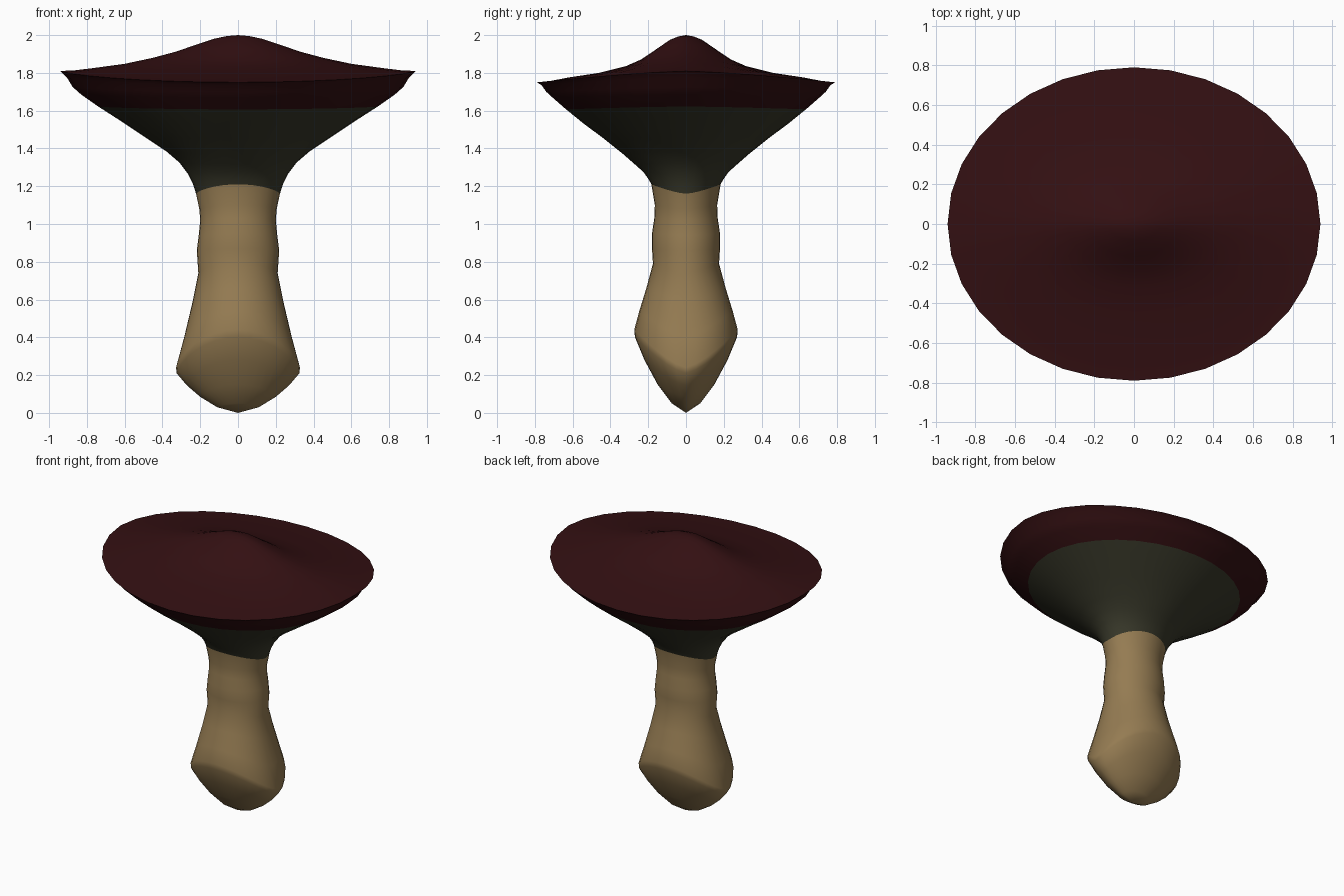
import bpy, bmesh, math

if "Cube" in bpy.data.objects:
    bpy.data.objects.remove(bpy.data.objects["Cube"])

SIDES = 32


def material(name, rgb):
    m = bpy.data.materials.new(name)
    m.diffuse_color = (*rgb, 1)
    m.use_nodes = True
    m.node_tree.nodes["Principled BSDF"].inputs["Base Color"].default_value = m.diffuse_color
    return m


def ring(bm, rx, ry, zx, zy):
    """Oval ring whose height runs from zx (left/right ends) to zy (front/back)."""
    if rx == 0:
        return [bm.verts.new((0, 0, zx))] * SIDES
    verts = []
    for i in range(SIDES):
        a = 2 * math.pi * i / SIDES
        z = zx + (zy - zx) * abs(math.sin(a)) ** 1.4
        verts.append(bm.verts.new((rx * math.cos(a), ry * math.sin(a), z)))
    return verts


def loft(name, rings, mat):
    """Skin a top-to-bottom stack of oval rings."""
    bm = bmesh.new()
    loops = [ring(bm, *r) for r in rings]
    for up, low in zip(loops, loops[1:]):
        for i in range(SIDES):
            j = (i + 1) % SIDES
            corners = dict.fromkeys((up[i], low[i], low[j], up[j]))
            bm.faces.new(list(corners))
    mesh = bpy.data.meshes.new(name)
    bm.to_mesh(mesh)
    bm.free()
    mesh.materials.append(mat)
    obj = bpy.data.objects.new(name, mesh)
    bpy.context.collection.objects.link(obj)
    bpy.ops.object.select_all(action='DESELECT')
    obj.select_set(True)
    bpy.context.view_layer.objects.active = obj
    bpy.ops.object.shade_smooth_by_angle(angle=math.radians(50))
    return obj


red = material("dark red", (0.033, 0.005, 0.006))
olive = material("dark olive", (0.040, 0.040, 0.023))
tan = material("tan", (0.30, 0.20, 0.085))

# Rings shared by neighbouring parts
gill_edge = (.74, .635, 1.622, 1.607)
stem_top = (.222, .183, 1.16, 1.21)

# Cap: ridged crown, sharp rim and the curved lip below it
loft("cap", [
    (0, 0, 2.0, 2.0), (.06, .04, 1.995, 1.993), (.13, .085, 1.98, 1.975),
    (.22, .165, 1.95, 1.92), (.33, .24, 1.912, 1.87), (.45, .32, 1.88, 1.835),
    (.60, .46, 1.848, 1.80), (.77, .62, 1.825, 1.776), (.86, .72, 1.814, 1.757),
    (.94, .79, 1.81, 1.75), (.905, .765, 1.775, 1.735), (.875, .74, 1.725, 1.70),
    (.83, .705, 1.685, 1.668), gill_edge], red)

# Gills: flared underside narrowing to the stem
loft("gills", [
    gill_edge, (.62, .54, 1.545, 1.53), (.50, .435, 1.465, 1.452),
    (.38, .335, 1.385, 1.372), (.31, .27, 1.325, 1.315),
    (.265, .225, 1.265, 1.275), (.238, .197, 1.21, 1.235), stem_top], olive)

# Stem: waisted shaft with a bulb that tapers to a wedge at the bottom
loft("stem", [
    stem_top, (.205, .165, 1.08, 1.10), (.20, .168, 1.02, 1.03),
    (.208, .18, .94, .95), (.218, .18, .86, .87), (.21, .175, .74, .79),
    (.24, .21, .59, .66), (.285, .247, .40, .54), (.328, .274, .24, .44),
    (.325, .27, .21, .40), (.27, .22, .145, .28), (.20, .15, .085, .15),
    (.11, .075, .03, .05), (0, 0, 0, 0)], tan)
